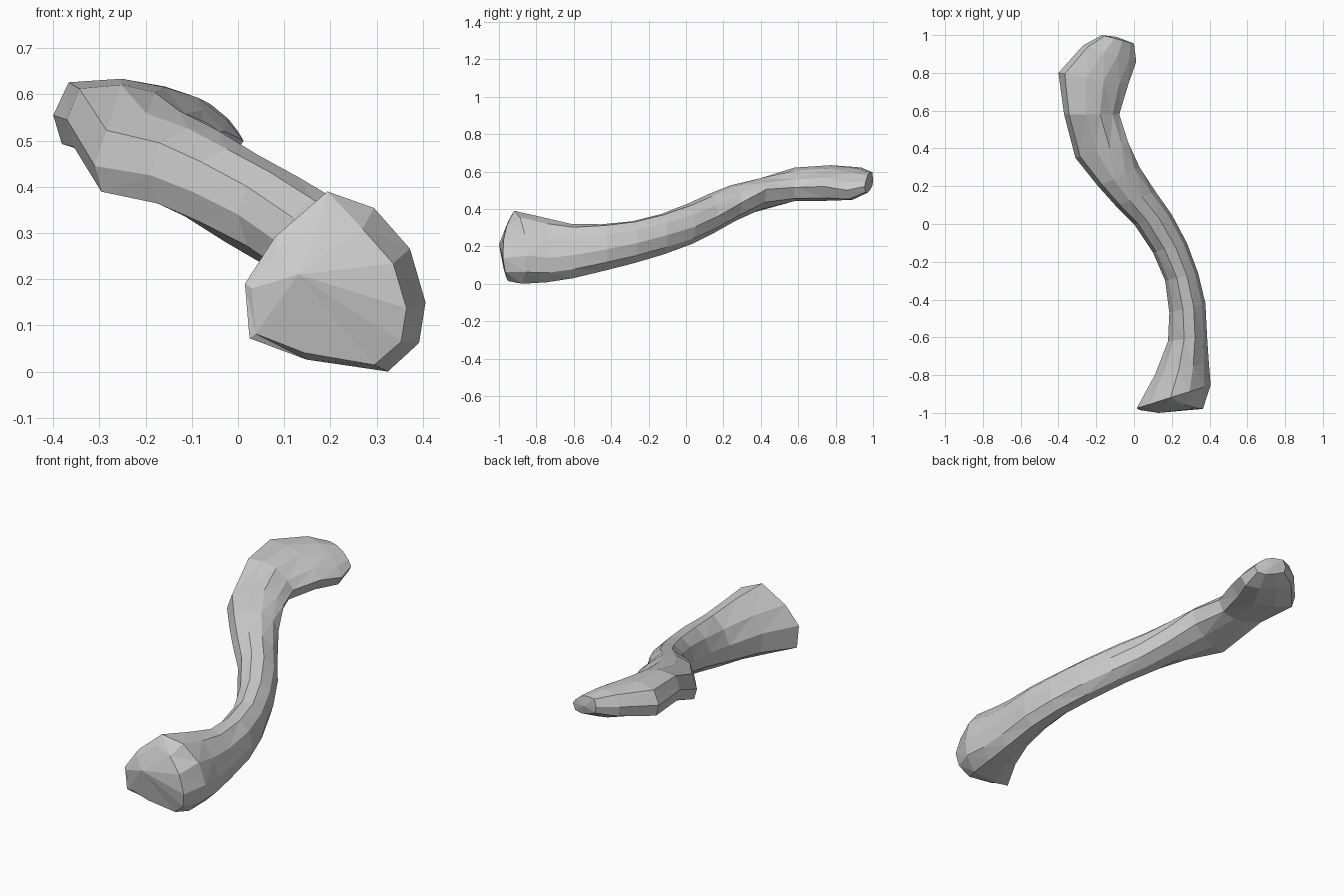
import bpy, bmesh, math
from mathutils import Vector

if "Cube" in bpy.data.objects:
    bpy.data.objects.remove(bpy.data.objects["Cube"])

# Normalised ten-sided cross-sections, starting at the right edge, going over the top
shaft = [(math.cos(math.tau * k / 10), 1.04 * math.sin(math.tau * k / 10)) for k in range(10)]
blade = [(1, 0), (.75, .45), (.3, .9), (-.2, 1), (-.82, .8),
         (-1, 0), (-.9, -.65), (-.35, -.88), (.3, -.95), (.8, -.7)]
head = [(.97, -.2), (.8, .38), (.41, .82), (-.1, 1), (-.67, .51),
        (-1, 0), (-.95, -.59), (-.33, -.82), (.56, -.95), (.9, -.64)]

# Stations: left edge point, right edge point, half height, profile, weight over shaft
stations = [
    ((-.17, 1.0, .57), (.0, .955, .53), .05, blade, 1),
    ((-.27, .945, .575), (.012, .86, .51), .078, blade, 1),
    ((-.40, .80, .565), (-.03, .74, .53), .093, blade, 1),
    ((-.37, .58, .555), (-.078, .58, .525), .088, blade, 1),
    ((-.31, .35, .455), (-.03, .43, .515), .09, blade, 1),
    ((-.19, .20, .435), (.03, .30, .445), .098, blade, .5),
    ((-.10, .10, .40), (.115, .17, .37), .103, blade, .2),
    ((.0, .0, .35), (.20, .05, .315), .105, head, 0),
    ((.10, -.15, .28), (.28, -.10, .27), .107, head, 0),
    ((.165, -.30, .235), (.34, -.26, .23), .112, head, .1),
    ((.187, -.47, .203), (.379, -.42, .203), .126, head, .3),
    ((.18, -.62, .185), (.389, -.60, .18), .147, head, .6),
    ((.11, -.80, .20), (.40, -.73, .18), .175, head, .9),
    ((.015, -.975, .20), (.412, -.85, .20), .2, head, 1),
    ((.03, -.985, .19), (.37, -.98, .18), .166, head, 1),
]

bm = bmesh.new()
rings = []
for left, right, h, profile, w in stations:
    left, right = Vector(left), Vector(right)
    mid, half = (left + right) / 2, (right - left) / 2
    ring = []
    for (a, b), (c, d) in zip(shaft, profile):
        u, v = a + (c - a) * w, b + (d - b) * w
        ring.append(bm.verts.new(mid + half * u + Vector((0, 0, h * v))))
    rings.append(ring)

# The top and bottom of the inner end face curve back slightly
for v in rings[-1]:
    v.co.y += 1.2 * (v.co.z - .18) ** 2

# Long bone surface
for r, s in zip(rings, rings[1:]):
    for k in range(10):
        n = (k + 1) % 10
        bm.faces.new((r[k], r[n], s[n], s[k]))

# Domed caps at both ends
for ring, tip in ((rings[0], (-.09, .99, .55)), (rings[-1], (.13, -1, .22))):
    c = bm.verts.new(tip)
    for k in range(10):
        bm.faces.new((ring[k], ring[(k + 1) % 10], c))

bmesh.ops.recalc_face_normals(bm, faces=bm.faces)
bmesh.ops.triangulate(bm, faces=bm.faces)
low = min(v.co.z for v in bm.verts)
bmesh.ops.translate(bm, verts=bm.verts, vec=(0, 0, -low))

mesh = bpy.data.meshes.new("collar_bone")
bm.to_mesh(mesh)
bm.free()
bpy.context.collection.objects.link(bpy.data.objects.new("collar_bone", mesh))
